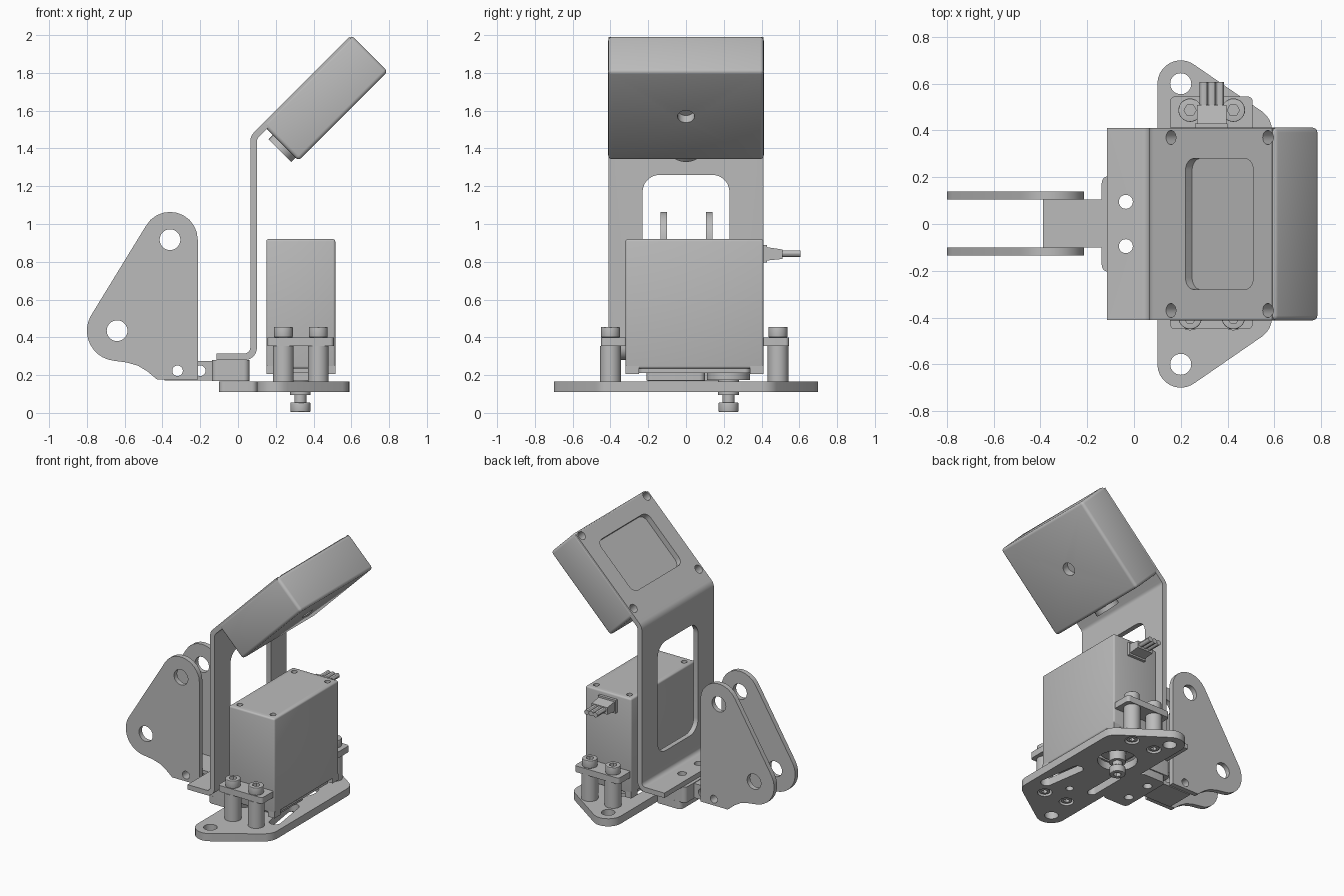
import bpy, bmesh
from math import radians, sin, cos, pi
from mathutils import Matrix, Vector
from mathutils.geometry import convex_hull_2d

if "Cube" in bpy.data.objects:
    bpy.data.objects.remove(bpy.data.objects["Cube"])

grey = bpy.data.materials.new("light_grey")
grey.use_nodes = True
grey.diffuse_color = (0.5, 0.5, 0.5, 1)
grey.node_tree.nodes["Principled BSDF"].inputs["Base Color"].default_value = (0.5, 0.5, 0.5, 1)

FLAT = Matrix.Identity(4)
FRONT = Matrix.Rotation(pi / 2, 4, 'X')                                # profile in xz, depth along -y
SIDE = Matrix(((0, 0, 1), (1, 0, 0), (0, 1, 0))).to_4x4()              # profile in yz, depth along x
TILT = Matrix.Translation((0.6, 0, 2)) @ Matrix.Rotation(-pi / 4, 4, 'Y')
TILT_END = TILT @ SIDE                                                 # profile on the end of the tilted box


def arc(x, y, r, a, b, n=10):
    angles = [radians(a + (b - a) * i / n) for i in range(n + 1)]
    return [(x + r * cos(t), y + r * sin(t)) for t in angles]


def circle(x, y, r, n=28):
    return arc(x, y, r, 0, 360, n)[:-1]


def hull(*circles):
    pts = [p for c in circles for p in circle(*c)]
    return [pts[i] for i in convex_hull_2d([Vector(p) for p in pts])]


def rounded(x0, x1, y0, y1, r):
    return hull(*[(x, y, r) for x in (x0 + r, x1 - r) for y in (y0 + r, y1 - r)])


def rect(x0, x1, y0, y1):
    return [(x0, y0), (x1, y0), (x1, y1), (x0, y1)]


def prism(name, loops, lo, hi, frame=FLAT, bevel=0):
    """Extrude each outline from lo to hi in the given frame."""
    bm = bmesh.new()
    for loop in loops:
        low = [bm.verts.new((x, y, lo)) for x, y in loop]
        high = [bm.verts.new((x, y, hi)) for x, y in loop]
        bm.faces.new(low)
        bm.faces.new(high)
        for i in range(len(loop)):
            bm.faces.new((low[i - 1], low[i], high[i], high[i - 1]))
    bmesh.ops.recalc_face_normals(bm, faces=bm.faces)
    bm.transform(frame)
    mesh = bpy.data.meshes.new(name)
    bm.to_mesh(mesh)
    bm.free()
    mesh.materials.append(grey)
    ob = bpy.data.objects.new(name, mesh)
    bpy.context.collection.objects.link(ob)
    if bevel:
        mod = ob.modifiers.new("bevel", 'BEVEL')
        mod.width, mod.segments = bevel, 3
        activate(ob)
        bpy.ops.object.modifier_apply(modifier=mod.name)
    return ob


def activate(ob):
    bpy.ops.object.select_all(action='DESELECT')
    ob.select_set(True)
    bpy.context.view_layer.objects.active = ob


def cut(ob, loops, lo, hi, frame=FLAT):
    cutter = prism("cutter", loops, lo, hi, frame)
    cutter.hide_render = True
    mod = ob.modifiers.new("cut", 'BOOLEAN')
    mod.operation, mod.solver, mod.object = 'DIFFERENCE', 'EXACT', cutter
    activate(ob)
    bpy.ops.object.modifier_apply(modifier=mod.name)
    bpy.data.objects.remove(cutter)


POSTS = [(x, y) for x in (0.24, 0.425) for y in (-0.4, 0.487)]
TONGUE_HOLES = [circle(-0.035, y, 0.03) for y in (-0.095, 0.095)]

# Base plate: wide wings with a tongue towards the clevis
wing = sorted(hull((0.2, 0.6, 0.1), (0.2, -0.6, 0.1), (0.49, 0.4, 0.1), (0.49, -0.4, 0.1)),
              key=lambda p: 0)
base = prism("base_plate", [wing], 0.11, 0.165)
tongue = prism("base_tongue", [rounded(-0.1, 0.102, -0.2, 0.2, 0.03)], 0.11, 0.165)
cut(tongue, [rect(0.1, 0.2, -0.3, 0.3)], 0, 0.3)
cut(tongue, TONGUE_HOLES, 0, 0.3)
cut(base, [circle(0.2, y, 0.045) for y in (-0.6, 0.6)]
    + [circle(x, y, 0.048) for x, y in POSTS]
    + [circle(0.33, 0.225, 0.13), circle(0.335, -0.255, 0.025),
       hull((0.5, -0.29, 0.04), (0.46, -0.03, 0.04)),
       hull((0.19, -0.2, 0.03), (0.19, 0.04, 0.03))], 0, 0.3)

# Motor body with mounting ears, screw holes and feet
motor = prism("motor_body", [rect(0.15, 0.515, -0.32, 0.41)], 0.235, 0.92, bevel=0.012)
cut(motor, [circle(x, y, 0.02) for x in (0.2, 0.465) for y in (-0.265, 0.355)], 0.89, 1)
prism("motor_feet", [rect(x, x + 0.05, y, y + 0.07)
                     for x in (0.15, 0.465) for y in (-0.32, 0.34)], 0.205, 0.25)
prism("motor_underside", [rounded(0.17, 0.495, -0.25, 0.34, 0.03)], 0.21, 0.25)
prism("motor_gear_cover", [rounded(0.2, 0.46, -0.21, 0.1, 0.03)], 0.172, 0.22)
for name, y0, y1 in (("front_ear", -0.45, -0.31), ("back_ear", 0.4, 0.545)):
    prism(name, [rounded(0.155, 0.507, y0, y1, 0.02)], 0.355, 0.4)

# Posts, bolts and socket heads
for i, (x, y) in enumerate(POSTS):
    prism(f"post_{i}", [circle(x, y, 0.055)], 0.165, 0.355)
    shaft = prism(f"bolt_{i}", [circle(x, y, 0.036)], 0.118, 0.36)
    cut(shaft, [circle(x, y, 0.02, 6)], 0.1, 0.14)
    head = prism(f"bolt_head_{i}", [circle(x, y, 0.05)], 0.4, 0.455, bevel=0.004)
    cut(head, [circle(x, y, 0.026, 6)], 0.43, 0.5)

# Output shaft under the motor
prism("output_horn", [circle(0.33, 0.225, 0.115)], 0.175, 0.24)
prism("output_collar", [circle(0.33, 0.225, 0.055)], 0.095, 0.18)
prism("output_shaft", [circle(0.33, 0.225, 0.032)], 0.045, 0.18)
screw = prism("output_screw_head", [circle(0.33, 0.225, 0.053)], 0.005, 0.055, bevel=0.005)
cut(screw, [circle(0.33, 0.225, 0.026, 6)], -0.1, 0.03)

# Cable connector on the back of the motor
prism("connector_collar", [rect(0.26, 0.4, 0.4, 0.43)], 0.795, 0.89)
prism("connector_plug", [[(0.41, 0.805), (0.51, 0.815), (0.51, 0.865), (0.41, 0.88)]],
      0.27, 0.395, SIDE)
prism("connector_wires", [circle(x, 0.843, 0.018, 12) for x in (0.298, 0.333, 0.368)],
      -0.607, -0.49, FRONT)

# Clevis: two triangular cheeks with a neck between them
cheek = (arc(-0.36, 0.917, 0.147, 0, 150) + arc(-0.64, 0.435, 0.16, 150, 265)
         + [(-0.59, 0.267), (-0.53, 0.25), (-0.48, 0.22), (-0.43, 0.178), (-0.213, 0.178)])
for name, y in (("clevis_cheek_front", -0.135), ("clevis_cheek_back", 0.105)):
    ob = prism(name, [cheek], -y - 0.035, -y, FRONT)
    cut(ob, [circle(-0.36, 0.917, 0.055), circle(-0.64, 0.435, 0.055),
             circle(-0.32, 0.223, 0.028)], -1, 1, FRONT)
neck = prism("clevis_neck", [rect(-0.39, -0.11, -0.1, 0.105)], 0.172, 0.275)
cut(neck, [circle(-0.2, 0.223, 0.028), circle(-0.32, 0.223, 0.028)], -1, 1, FRONT)
clamp = prism("clevis_clamp", [rounded(-0.138, 0.06, -0.205, 0.205, 0.03)], 0.168, 0.28)
cut(clamp, TONGUE_HOLES, 0, 1)

# Bent bracket: foot, upright and tilted plate
strip = ([(-0.115, 0.28)] + arc(0.035, 0.345, 0.065, -90, 0)
         + arc(0.135, 1.436, 0.035, 180, 135) + [(0.615, 1.965), (0.59, 1.99)]
         + arc(0.135, 1.436, 0.07, 135, 180)
         + arc(0.035, 0.345, 0.03, 0, -90) + [(-0.115, 0.315)])
bracket = prism("bent_bracket", [strip], -0.41, 0.41, FRONT)
cut(bracket, [rounded(-0.23, 0.23, 0.47, 1.26, 0.09)], 0, 0.2, SIDE)
cut(bracket, TONGUE_HOLES, 0.2, 0.4)
SCREWS = [circle(u, y, 0.03) for u in (-0.625, -0.04) for y in (-0.37, 0.37)]
RECESS = rounded(-0.537, -0.127, -0.28, 0.28, 0.05)
cut(bracket, [RECESS] + SCREWS, -0.1, 0.1, TILT)

# Tilted box carried by the bracket
box = prism("tilted_box", [rect(-0.668, 0, -0.412, 0.412)], -0.273, -0.002, TILT, bevel=0.02)
cut(box, [RECESS], -0.04, 0.1, TILT)
cut(box, SCREWS, -0.07, 0.1, TILT)
cut(box, [circle(-0.337, 0, 0.045)], -0.4, -0.22, TILT)
ring = prism("box_end_ring", [circle(0, -0.165, 0.085)], -0.7, -0.65, TILT_END)
cut(ring, [circle(0, -0.165, 0.05)], -0.8, -0.68, TILT_END)

# Crisp edges with smooth curves
for ob in [o for o in bpy.context.collection.objects if o.type == 'MESH']:
    activate(ob)
    bpy.ops.object.shade_smooth_by_angle(angle=radians(30))
